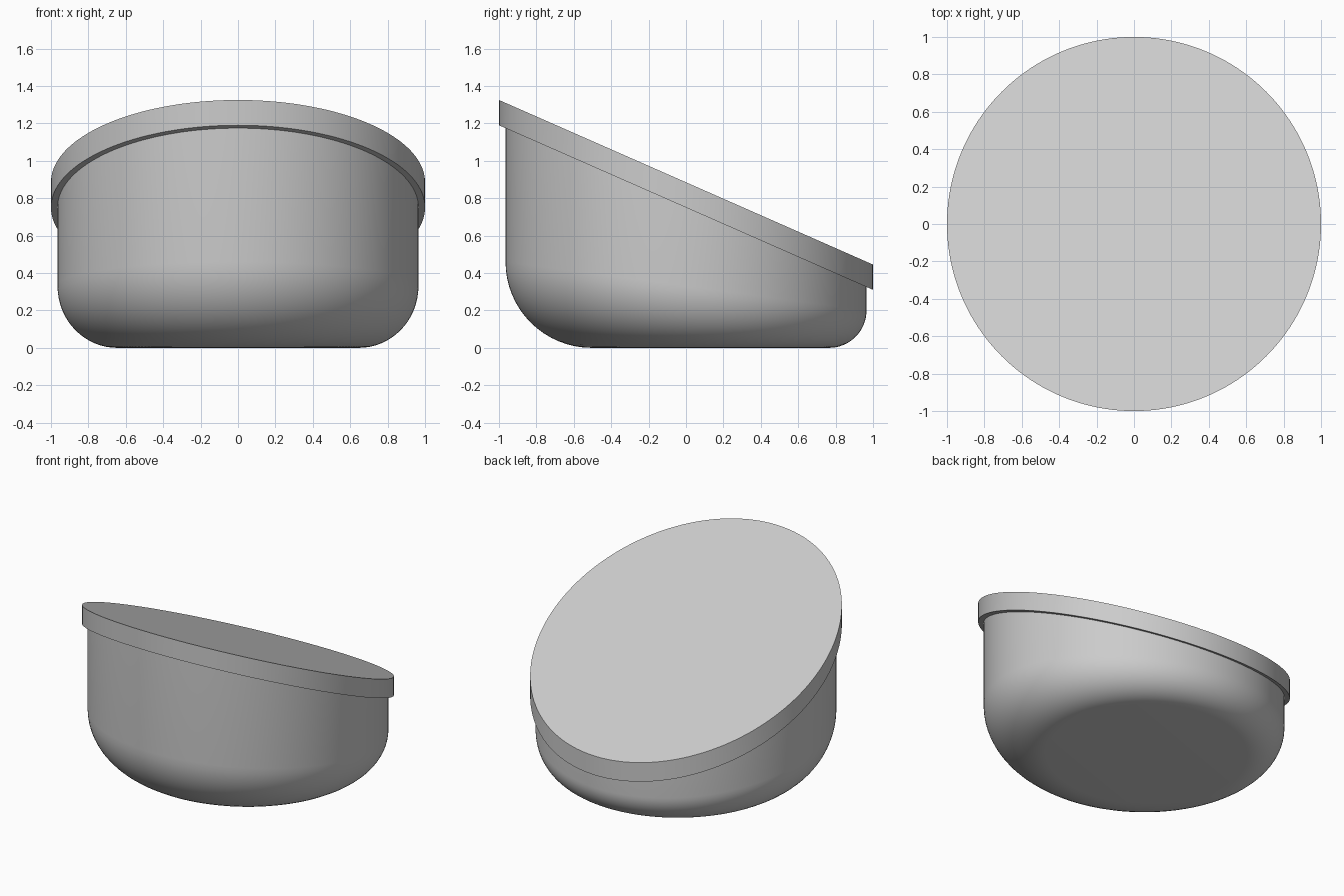
import bpy, bmesh, math

if "Cube" in bpy.data.objects:
    bpy.data.objects.remove(bpy.data.objects["Cube"])

SEG = 160
SLOPE = -0.44            # tilt of the lid plane along y


def loft(name, rings, mat):
    """Skin a stack of closed rings and cap both ends."""
    bm = bmesh.new()
    loops = [[bm.verts.new(p) for p in ring] for ring in rings]
    for a, b in zip(loops, loops[1:]):
        for i in range(SEG):
            j = (i + 1) % SEG
            bm.faces.new((a[i], a[j], b[j], b[i]))
    bm.faces.new(loops[0][::-1])
    bm.faces.new(loops[-1])
    bmesh.ops.recalc_face_normals(bm, faces=bm.faces)
    me = bpy.data.meshes.new(name)
    bm.to_mesh(me)
    bm.free()
    me.materials.append(mat)
    ob = bpy.data.objects.new(name, me)
    bpy.context.collection.objects.link(ob)
    bpy.ops.object.select_all(action='DESELECT')
    ob.select_set(True)
    bpy.context.view_layer.objects.active = ob
    bpy.ops.object.shade_smooth_by_angle(angle=math.radians(30))
    return ob


def ring(fn):
    return [fn(2 * math.pi * i / SEG) for i in range(SEG)]


def slanted(radius, height):
    """Circle in plan, lying on the tilted plane."""
    return ring(lambda t: (radius * math.cos(t), radius * math.sin(t),
                           height + SLOPE * radius * math.sin(t)))


def corner(radius, a):
    """Ring at angle a of the bottom rounding, which shrinks towards the back."""
    def point(t):
        f = 0.33 - 0.13 * math.sin(t)
        r = radius - f * (1 - math.sin(a))
        return (r * math.cos(t), r * math.sin(t), f * (1 - math.cos(a)))
    return ring(point)


grey = bpy.data.materials.new("light_grey")
grey.diffuse_color = (0.6, 0.6, 0.6, 1)
grey.use_nodes = True
grey.node_tree.nodes["Principled BSDF"].inputs["Base Color"].default_value = grey.diffuse_color

# Bowl body with a rounded bottom of varying radius
STEPS = 16
rings = [corner(0.965, math.pi / 2 * k / STEPS) for k in range(STEPS + 1)]
rings.append(slanted(0.965, 0.78))
loft("bowl_body", rings, grey)

# Slanted rim cap
loft("slanted_lid", [slanted(1.0, 0.75), slanted(1.0, 0.885)], grey)
